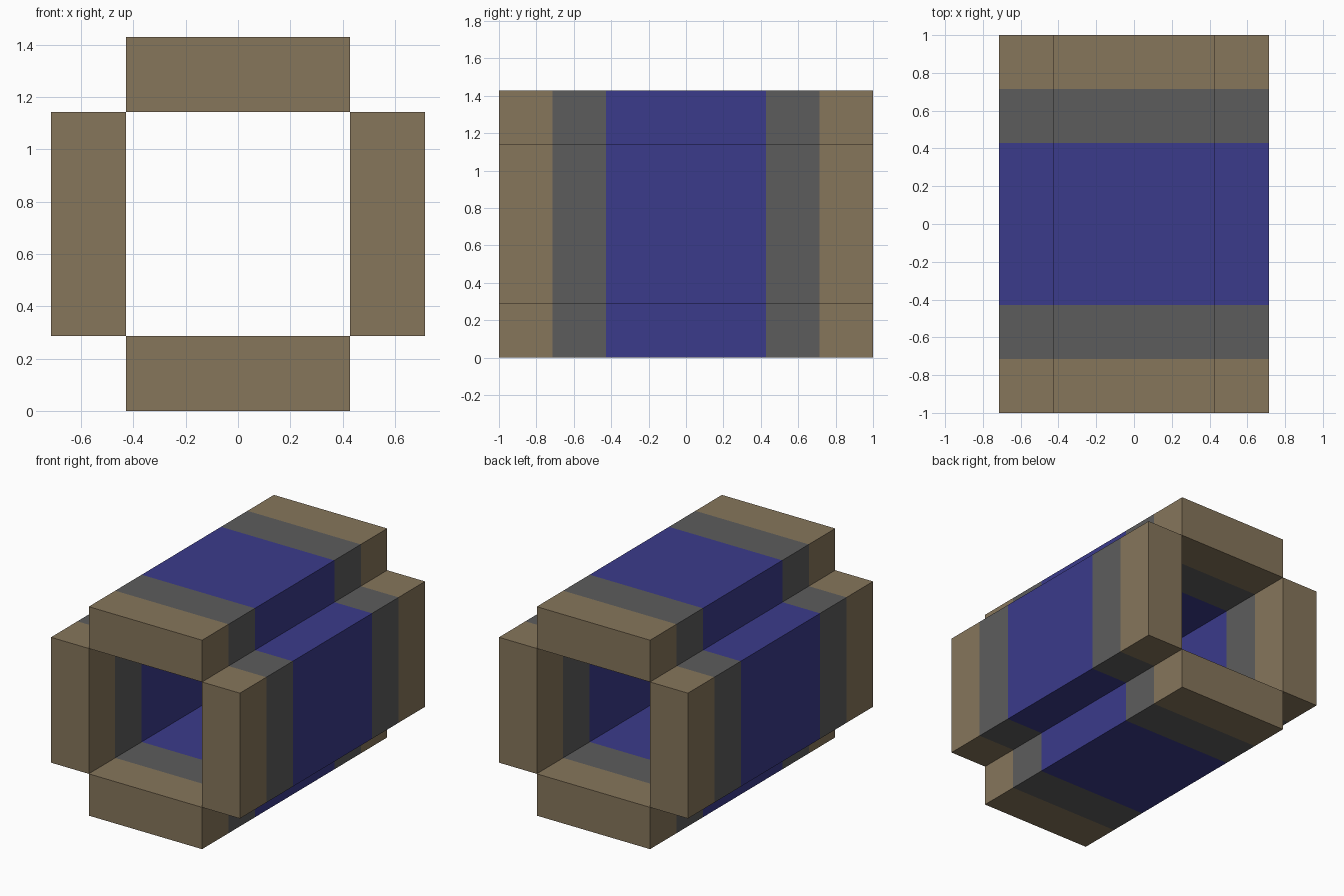
import bpy
import bmesh

cube = bpy.data.objects.get("Cube")
if cube:
    bpy.data.objects.remove(cube, do_unlink=True)

U = 1 / 7            # building unit
LENGTH = 14 * U      # along y
WIDE, THICK = 6 * U, 2 * U
BLUE_EDGE, GREY_EDGE = 3 * U, 5 * U


def make_material(name, rgb):
    mat = bpy.data.materials.new(name)
    mat.use_nodes = True
    color = (*rgb, 1)
    mat.diffuse_color = color
    bsdf = next(n for n in mat.node_tree.nodes if n.type == "BSDF_PRINCIPLED")
    bsdf.inputs["Base Color"].default_value = color
    return mat


materials = [
    make_material("tan", (0.24, 0.18, 0.105)),
    make_material("grey", (0.108, 0.108, 0.108)),
    make_material("blue", (0.043, 0.043, 0.258)),
]


def band(y):
    """Colour slot for a distance along the tube."""
    if abs(y) < BLUE_EDGE:
        return 2
    return 1 if abs(y) < GREY_EDGE else 0


def make_panel(name, size_x, size_z, x, z):
    bm = bmesh.new()
    bmesh.ops.create_cube(bm, size=1)
    bmesh.ops.scale(bm, vec=(size_x, LENGTH, size_z), verts=bm.verts)
    # Cut the panel at each colour border
    for y in (-GREY_EDGE, -BLUE_EDGE, BLUE_EDGE, GREY_EDGE):
        bmesh.ops.bisect_plane(bm, geom=bm.verts[:] + bm.edges[:] + bm.faces[:],
                               plane_co=(0, y, 0), plane_no=(0, 1, 0))
    for face in bm.faces:
        face.material_index = band(face.calc_center_median().y)
    mesh = bpy.data.meshes.new(name)
    bm.to_mesh(mesh)
    bm.free()
    for mat in materials:
        mesh.materials.append(mat)
    obj = bpy.data.objects.new(name, mesh)
    obj.location = (x, 0, z)
    bpy.context.collection.objects.link(obj)


# Four panels around an open square channel, meeting at their edges
offset = (WIDE + THICK) / 2
middle = WIDE / 2 + THICK
make_panel("bottom_panel", WIDE, THICK, 0, middle - offset)
make_panel("top_panel", WIDE, THICK, 0, middle + offset)
make_panel("left_panel", THICK, WIDE, offset, middle)
make_panel("right_panel", THICK, WIDE, -offset, middle)
